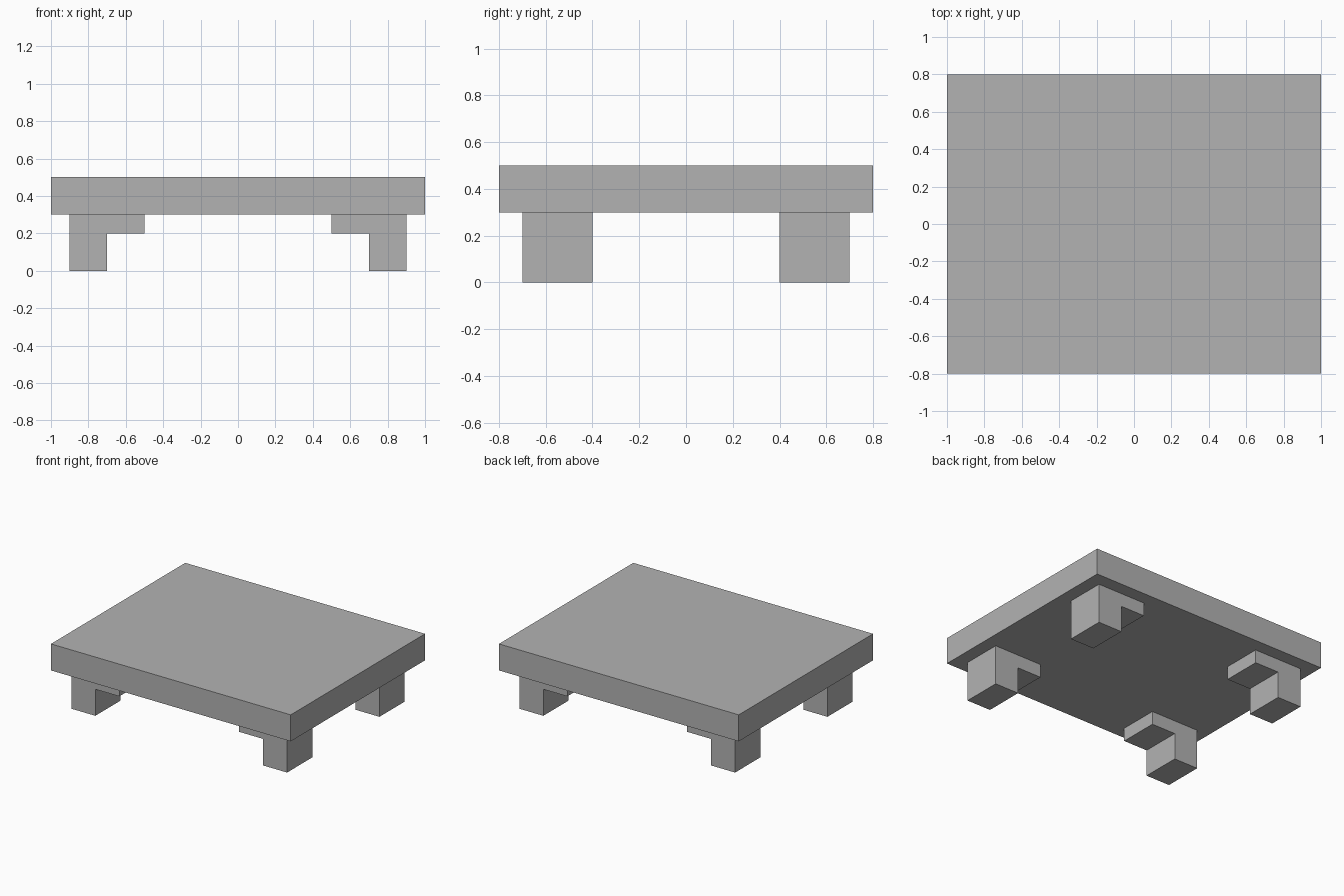
import bpy
import bmesh

cube = bpy.data.objects.get("Cube")
if cube:
    bpy.data.objects.remove(cube, do_unlink=True)

# Single grey material
grey = bpy.data.materials.new("plain_grey")
grey.use_nodes = True
colour = (0.45, 0.45, 0.45, 1)
grey.diffuse_color = colour
grey.node_tree.nodes["Principled BSDF"].inputs["Base Color"].default_value = colour


def extrude_profile(name, profile, y_start, y_end):
    """Extrude an x-z outline along y into a solid part."""
    bm = bmesh.new()
    face = bm.faces.new([bm.verts.new((x, y_start, z)) for x, z in profile])
    result = bmesh.ops.extrude_face_region(bm, geom=[face])
    verts = [g for g in result["geom"] if isinstance(g, bmesh.types.BMVert)]
    bmesh.ops.translate(bm, verts=verts, vec=(0, y_end - y_start, 0))
    bmesh.ops.recalc_face_normals(bm, faces=bm.faces)
    mesh = bpy.data.meshes.new(name)
    bm.to_mesh(mesh)
    bm.free()
    mesh.materials.append(grey)
    obj = bpy.data.objects.new(name, mesh)
    bpy.context.collection.objects.link(obj)
    return obj


# Flat slab top
extrude_profile("table_top", [(-1, 0.3), (1, 0.3), (1, 0.5), (-1, 0.5)], -0.8, 0.8)

# Stepped legs, each with a bracket reaching inwards under the top
leg_outline = [(0.9, 0), (0.9, 0.3), (0.5, 0.3), (0.5, 0.2), (0.7, 0.2), (0.7, 0)]
for side, sx in (("left", 1), ("right", -1)):
    outline = [(sx * x, z) for x, z in leg_outline]
    for end, sy in (("front", -1), ("back", 1)):
        extrude_profile(f"{end}_{side}_leg", outline, sy * 0.4, sy * 0.7)
